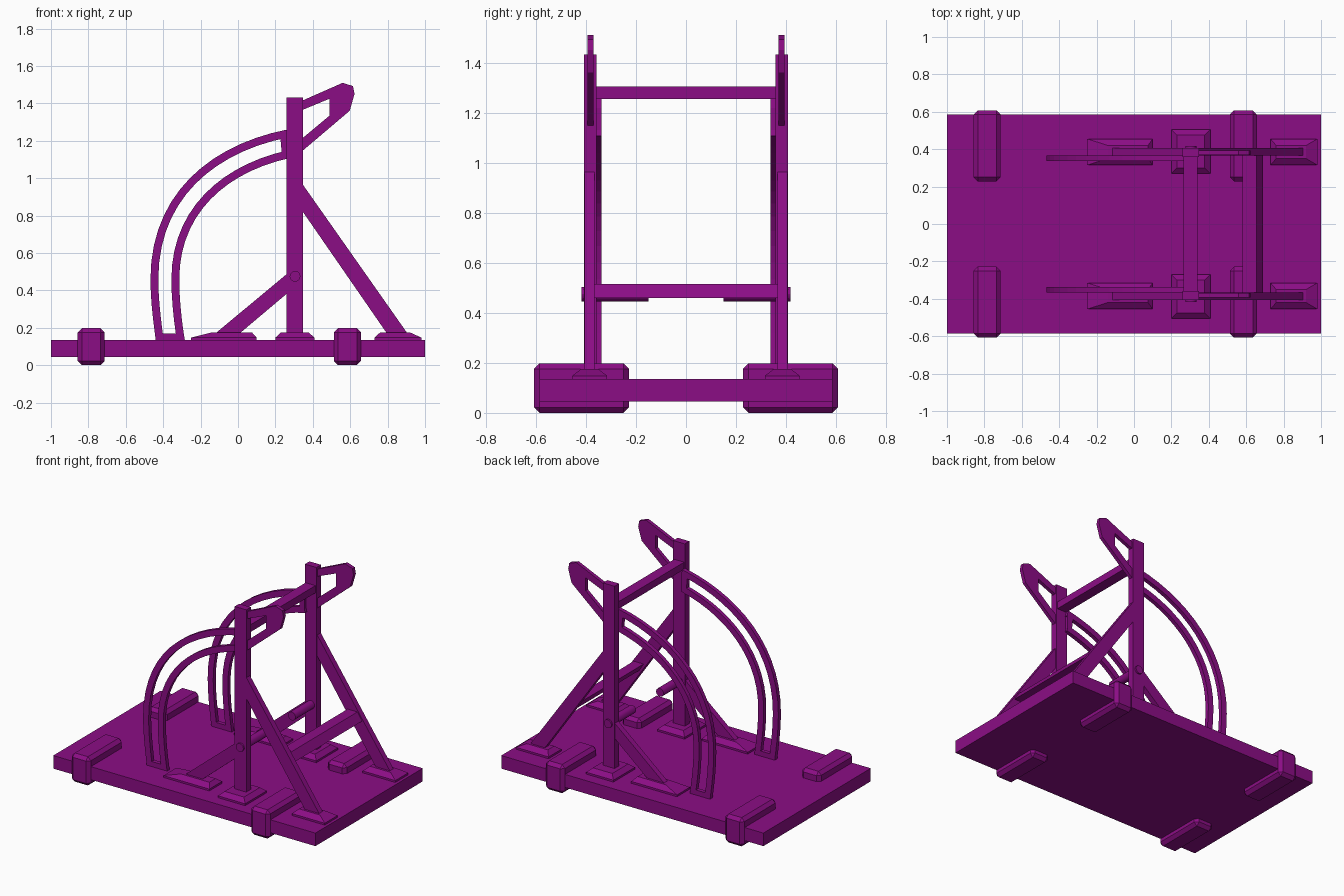
import bpy
import bmesh
from mathutils import Vector
from mathutils.geometry import interpolate_bezier

cube = bpy.data.objects.get("Cube")
if cube:
    bpy.data.objects.remove(cube)

purple = bpy.data.materials.new("purple paint")
purple.use_nodes = True
colour = (0.26, 0.004, 0.235, 1)
purple.diffuse_color = colour
purple.node_tree.nodes["Principled BSDF"].inputs["Base Color"].default_value = colour


def finish(name, bm):
    """Turn a bmesh into a painted, flat shaded object."""
    bmesh.ops.recalc_face_normals(bm, faces=bm.faces)
    mesh = bpy.data.meshes.new(name)
    bm.to_mesh(mesh)
    bm.free()
    mesh.materials.append(purple)
    obj = bpy.data.objects.new(name, mesh)
    bpy.context.collection.objects.link(obj)
    return obj


def extrude(name, profile, y0, y1):
    """Extrude an (x, z) outline from y0 to y1."""
    bm = bmesh.new()
    face = bm.faces.new([bm.verts.new((x, y0, z)) for x, z in profile])
    new = bmesh.ops.extrude_face_region(bm, geom=[face])["geom"]
    moved = [v for v in new if isinstance(v, bmesh.types.BMVert)]
    bmesh.ops.translate(bm, verts=moved, vec=(0, y1 - y0, 0))
    return finish(name, bm)


def box(name, x0, x1, y0, y1, z0, z1):
    return extrude(name, [(x0, z0), (x1, z0), (x1, z1), (x0, z1)], y0, y1)


def foot(name, x0, x1, y0, y1, left, right, side):
    """Low plate with a short upright rim and a tapered top."""
    bm = bmesh.new()
    rings = []
    for z, taper in ((0.13, 0), (0.148, 0), (0.175, 1)):
        a, b, c = left * taper, right * taper, side * taper
        corners = ((x0 + a, y0 + c), (x1 - b, y0 + c), (x1 - b, y1 - c), (x0 + a, y1 - c))
        rings.append([bm.verts.new((x, y, z)) for x, y in corners])
    for low, high in zip(rings, rings[1:]):
        for i in range(4):
            j = (i + 1) % 4
            bm.faces.new((low[i], low[j], high[j], high[i]))
    bm.faces.new(rings[0])
    bm.faces.new(rings[-1])
    return finish(name, bm)


def rail(name, knots, y0, y1, width=0.042):
    """Flat curved strip following two bezier spans in the (x, z) plane."""
    start, h1, h2, mid, h3, h4, end = [Vector(k) for k in knots]
    path = interpolate_bezier(start, h1, h2, mid, 6)
    path += interpolate_bezier(mid, h3, h4, end, 15)[1:]
    outer, inner = [], []
    for i, p in enumerate(path):
        t = (path[min(i + 1, len(path) - 1)] - path[max(i - 1, 0)]).normalized()
        n = Vector((-t.y, t.x)) * width / 2
        outer.append(p + n)
        inner.append(p - n)
    return extrude(name, outer + inner[::-1], y0, y1)


def peg(name, x, z, radius, y0, y1):
    n = 12
    bpy.ops.mesh.primitive_cylinder_add(vertices=n, radius=radius, depth=abs(y1 - y0),
                                        location=(x, (y0 + y1) / 2, z), rotation=(1.5708, 0, 0))
    obj = bpy.context.object
    obj.name = name
    obj.data.materials.append(purple)
    bpy.ops.object.shade_smooth_by_angle()


# Base board and the bars joining both sides
box("base_board", -1, 1, -0.585, 0.585, 0.045, 0.135)
box("upper_crossbar", 0.265, 0.34, -0.37, 0.37, 1.255, 1.305)
extrude("lower_crossbar", [(0.58, 0.515), (0.655, 0.515), (0.69, 0.46), (0.615, 0.46)], -0.375, 0.375)

outer_knots = [(-0.418, 0.13), (-0.43, 0.22), (-0.447, 0.34), (-0.447, 0.46),
               (-0.447, 0.9), (-0.14, 1.16), (0.27, 1.24)]
inner_knots = [(-0.305, 0.13), (-0.32, 0.22), (-0.335, 0.34), (-0.335, 0.46),
               (-0.335, 0.82), (-0.08, 1.05), (0.27, 1.128)]
hook = [(0.34, 1.413), (0.56, 1.51), (0.615, 1.492), (0.623, 1.45), (0.597, 1.36),
        (0.34, 1.142), (0.34, 1.21), (0.49, 1.335), (0.49, 1.425), (0.34, 1.363)]

for side, s in (("front", -1), ("back", 1)):
    # Clamp blocks gripping the board edge
    for end, x in (("right", -0.785), ("left", 0.585)):
        clamp = box(f"{side}_{end}_clamp", x - 0.072, x + 0.072, s * 0.228, s * 0.608, 0, 0.198)
        bevel = clamp.modifiers.new("chamfer", "BEVEL")
        bevel.width = 0.022
        bevel.segments = 1

    # Post with its foot and peg
    box(f"{side}_post", 0.26, 0.348, s * 0.358, s * 0.407, 0.13, 1.432)
    y0, y1 = sorted((s * 0.27, s * 0.505))
    foot(f"{side}_post_foot", 0.2, 0.408, y0, y1, 0.03, 0.03, 0.03)
    peg(f"{side}_peg", 0.305, 0.475, 0.029, s * 0.15, s * 0.418)

    # Sloping braces with their feet
    y0, y1 = sorted((s * 0.315, s * 0.455))
    extrude(f"{side}_long_brace", [(0.34, 0.975), (0.92, 0.15), (0.81, 0.15), (0.34, 0.83)],
            s * 0.366, s * 0.405)
    foot(f"{side}_long_brace_foot", 0.73, 0.98, y0, y1, 0.03, 0.06, 0.035)
    extrude(f"{side}_short_brace", [(-0.145, 0.15), (0.27, 0.495), (0.27, 0.39), (-0.015, 0.15)],
            s * 0.366, s * 0.405)
    foot(f"{side}_short_brace_foot", -0.25, 0.1, y0, y1, 0.11, 0.025, 0.035)

    # Curved double rail closed at both ends
    a, b = s * 0.338, s * 0.366
    rail(f"{side}_outer_rail", outer_knots, a, b)
    rail(f"{side}_inner_rail", inner_knots, a, b)
    box(f"{side}_rail_bottom_tie", -0.425, -0.3, a, b, 0.13, 0.17)
    extrude(f"{side}_rail_top_tie", [(0.235, 1.125), (0.27, 1.13), (0.27, 1.24), (0.225, 1.23)], a, b)

    # Open hook behind the post head
    extrude(f"{side}_hook", hook, s * 0.369, s * 0.394)
